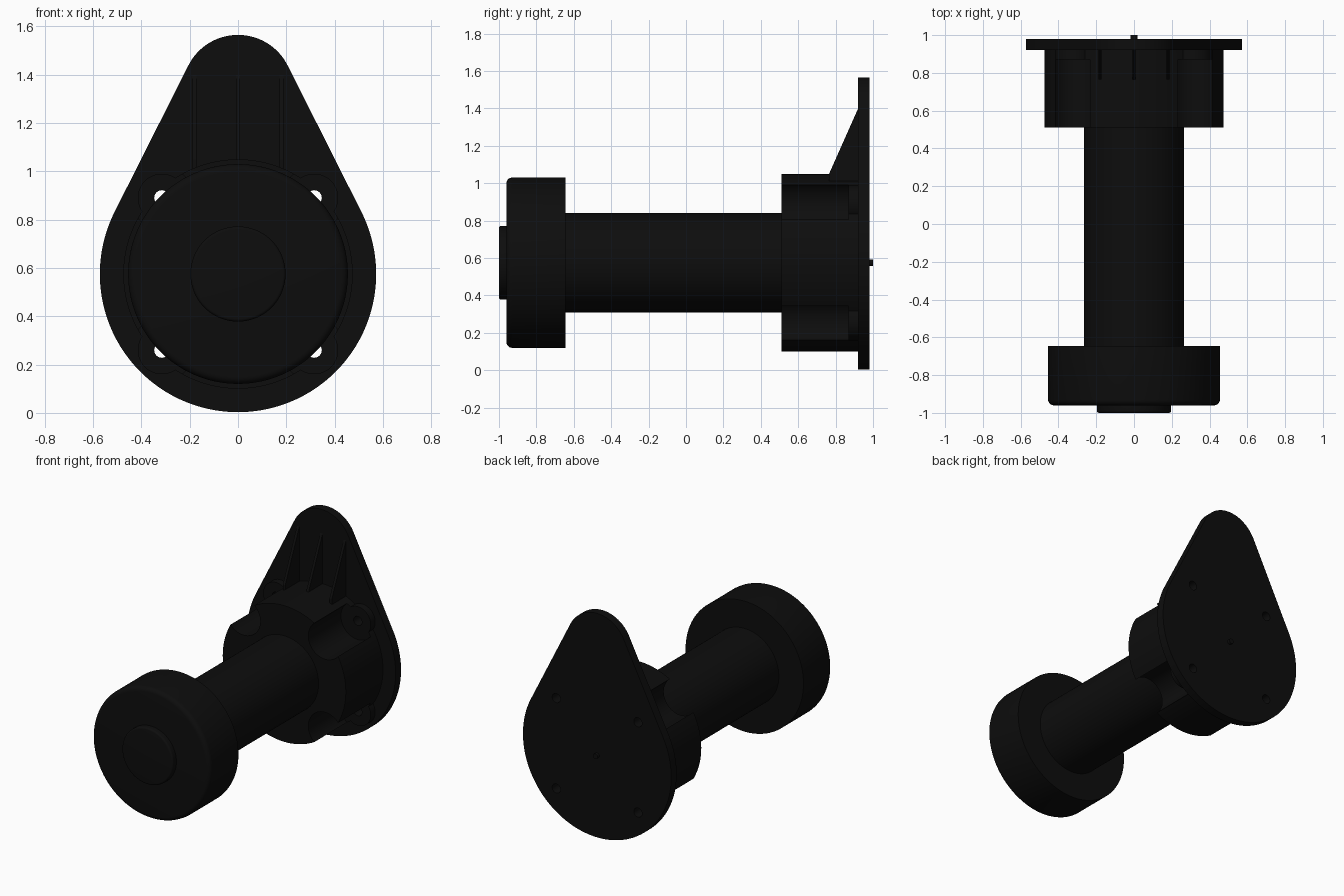
import bpy
import bmesh
from math import sin, cos, pi, asin, radians

default = bpy.data.objects.get("Cube")
if default:
    bpy.data.objects.remove(default, do_unlink=True)

AXIS_Z = 0.575
SCREW = 0.315
CORNERS = [(sx * SCREW, AXIS_Z + sz * SCREW) for sx in (-1, 1) for sz in (-1, 1)]

black = bpy.data.materials.new("matte_black")
black.use_nodes = True
colour = (0.004, 0.004, 0.004, 1)
black.diffuse_color = colour
bsdf = black.node_tree.nodes["Principled BSDF"]
bsdf.inputs["Base Color"].default_value = colour
bsdf.inputs["Roughness"].default_value = 0.6


def finish(name, bm):
    bmesh.ops.recalc_face_normals(bm, faces=bm.faces)
    mesh = bpy.data.meshes.new(name)
    bm.to_mesh(mesh)
    bm.free()
    obj = bpy.data.objects.new(name, mesh)
    bpy.context.collection.objects.link(obj)
    mesh.materials.append(black)
    return obj


def select(obj):
    bpy.ops.object.select_all(action="DESELECT")
    obj.select_set(True)
    bpy.context.view_layer.objects.active = obj


def smooth(obj):
    select(obj)
    bpy.ops.object.shade_smooth_by_angle(angle=radians(30))


def extrude(name, points, offset):
    """Solid from a flat outline and an extrusion vector."""
    bm = bmesh.new()
    face = bm.faces.new([bm.verts.new(p) for p in points])
    new = bmesh.ops.extrude_face_region(bm, geom=[face])["geom"]
    verts = [v for v in new if isinstance(v, bmesh.types.BMVert)]
    bmesh.ops.translate(bm, verts=verts, vec=offset)
    return finish(name, bm)


def arc(radius, z, start, end, steps):
    angles = [start + (end - start) * i / steps for i in range(steps + 1)]
    return [(radius * cos(a), z + radius * sin(a)) for a in angles]


def cylinder(name, radius, y0, y1, x=0, z=AXIS_Z, sides=96):
    ring = arc(radius, z, 0, 2 * pi, sides)[:-1]
    return extrude(name, [(x + px, y0, pz) for px, pz in ring], (0, y1 - y0, 0))


def round_front(obj, width):
    """Round the front rim of a cylinder."""
    bm = bmesh.new()
    bm.from_mesh(obj.data)
    front = min(v.co.y for v in bm.verts)
    rim = [e for e in bm.edges if all(v.co.y < front + 0.001 for v in e.verts)]
    bmesh.ops.bevel(bm, geom=rim, offset=width, segments=5, profile=0.5,
                    affect="EDGES")
    bm.to_mesh(obj.data)
    bm.free()


def combine(obj, tool, operation):
    mod = obj.modifiers.new(operation.lower(), "BOOLEAN")
    mod.operation = operation
    mod.solver = "EXACT"
    mod.object = tool
    select(obj)
    bpy.ops.object.modifier_apply(modifier=mod.name)
    bpy.data.objects.remove(tool, do_unlink=True)


# Teardrop mounting plate: two arcs joined by their tangents
big, small, top_z = 0.572, 0.23, 1.335
lean = asin((big - small) / (top_z - AXIS_Z))
outline = arc(small, top_z, lean, pi - lean, 32)
outline += arc(big, AXIS_Z, pi - lean, 2 * pi + lean, 96)
plate = extrude("mounting_plate", [(x, 0.92, z) for x, z in outline], (0, 0.06, 0))

# Hub with four screw pockets
hub = cylinder("hub", 0.475, 0.51, 0.93)
for x, z in CORNERS:
    combine(hub, cylinder("pocket", 0.13, 0.4, 0.87, x, z, 48), "DIFFERENCE")
    combine(hub, cylinder("boss", 0.1, 0.87, 0.93, x, z, 48), "UNION")
    for part in (hub, plate):
        combine(part, cylinder("hole", 0.032, 0.8, 1.1, x, z, 24), "DIFFERENCE")

# Main tube
tube = cylinder("tube", 0.265, -0.66, 0.52)

# Rounded front cap and its button
cap = cylinder("front_cap", 0.455, -0.96, -0.645)
round_front(cap, 0.03)
button = cylinder("front_button", 0.197, -1.0, -0.95)
round_front(button, 0.012)

# Small centre pin on the back
pin = cylinder("back_pin", 0.018, 0.97, 1.0, sides=24)

for part in (plate, hub, tube, cap, button, pin):
    smooth(part)

# Triangular stiffening ribs above the hub
for name, x in (("right_rib", -0.18), ("middle_rib", 0), ("left_rib", 0.18)):
    side = [(0.765, 1.0), (0.765, 1.05), (0.925, 1.41), (0.925, 1.0)]
    extrude(name, [(x - 0.009, y, z) for y, z in side], (0.018, 0, 0))
